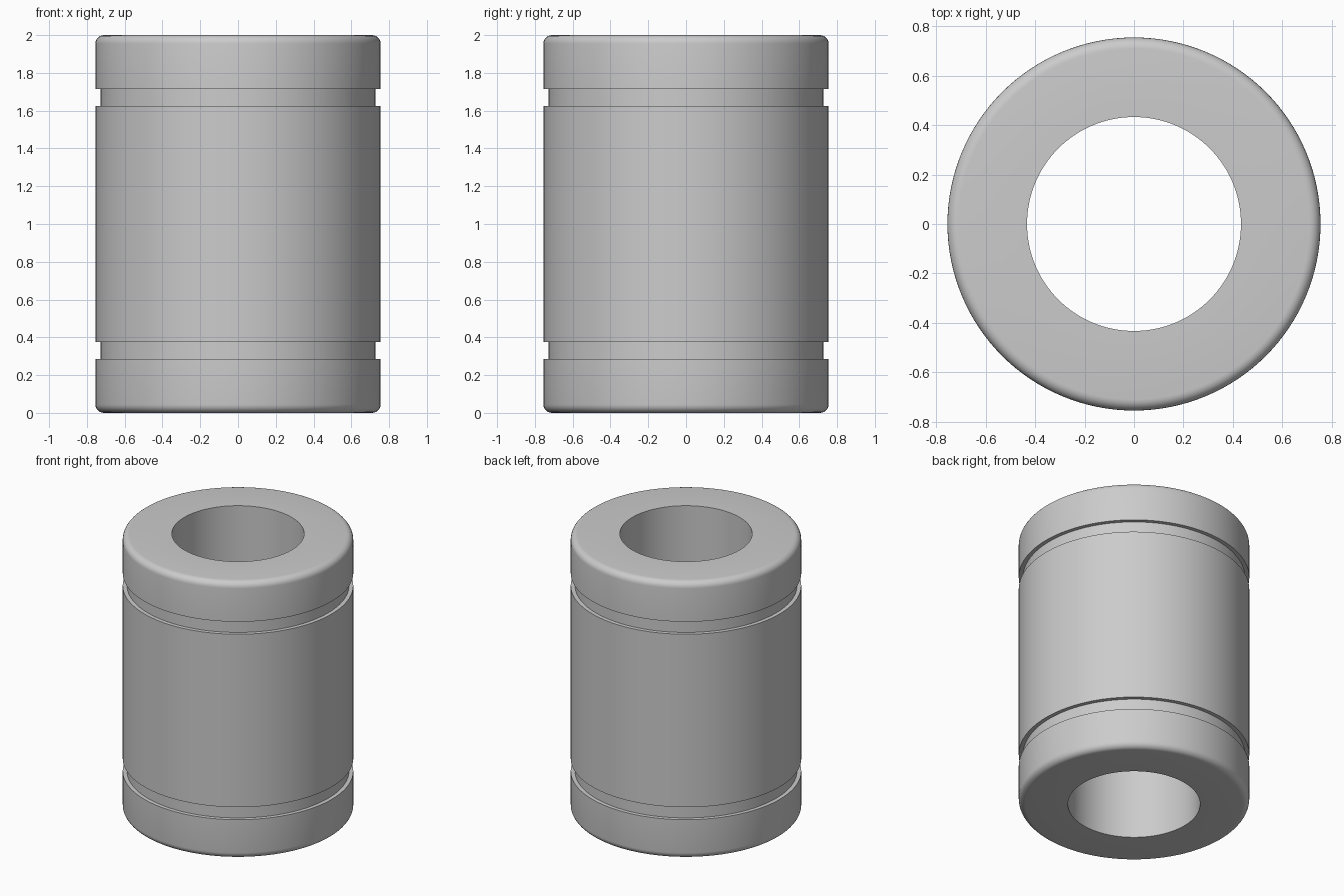
import bpy
import bmesh
from math import sin, cos, pi

cube = bpy.data.objects.get("Cube")
if cube:
    bpy.data.objects.remove(cube, do_unlink=True)

SEGMENTS = 128
HEIGHT = 2.0
OUTER, BORE, GROOVE = 0.755, 0.433, 0.727
FILLET = 0.045
GROOVES = [(0.285, 0.375), (1.625, 1.715)]

steel = bpy.data.materials.new("steel grey")
steel.use_nodes = True
colour = (0.6, 0.6, 0.6, 1)
steel.diffuse_color = colour
steel.node_tree.nodes["Principled BSDF"].inputs["Base Color"].default_value = colour


def rounded_corner(z, start):
    """Quarter circle on the outer rim, as radius and height pairs."""
    angles = [start + i * pi / 12 for i in range(7)]
    return [(OUTER - FILLET + FILLET * cos(a), z + FILLET * sin(a)) for a in angles]


# Closed half section: bottom rim, grooves, top rim, bore
profile = [(BORE, 0)] + rounded_corner(FILLET, -pi / 2)
for low, high in GROOVES:
    profile += [(OUTER, low), (GROOVE, low), (GROOVE, high), (OUTER, high)]
profile += rounded_corner(HEIGHT - FILLET, 0) + [(BORE, HEIGHT)]

# Revolve the section into the bushing
bm = bmesh.new()
rings = []
for i in range(SEGMENTS):
    a = 2 * pi * i / SEGMENTS
    rings.append([bm.verts.new((r * cos(a), r * sin(a), z)) for r, z in profile])
count = len(profile)
for i, ring in enumerate(rings):
    following = rings[(i + 1) % SEGMENTS]
    for j in range(count):
        k = (j + 1) % count
        bm.faces.new((ring[j], following[j], following[k], ring[k]))
bmesh.ops.recalc_face_normals(bm, faces=bm.faces)

mesh = bpy.data.meshes.new("bushing")
bm.to_mesh(mesh)
bm.free()
mesh.materials.append(steel)
bushing = bpy.data.objects.new("bushing", mesh)
bpy.context.collection.objects.link(bushing)

# Smooth walls with crisp groove and bore edges
bpy.ops.object.select_all(action="DESELECT")
bushing.select_set(True)
bpy.context.view_layer.objects.active = bushing
bpy.ops.object.shade_smooth_by_angle(angle=pi / 6)
